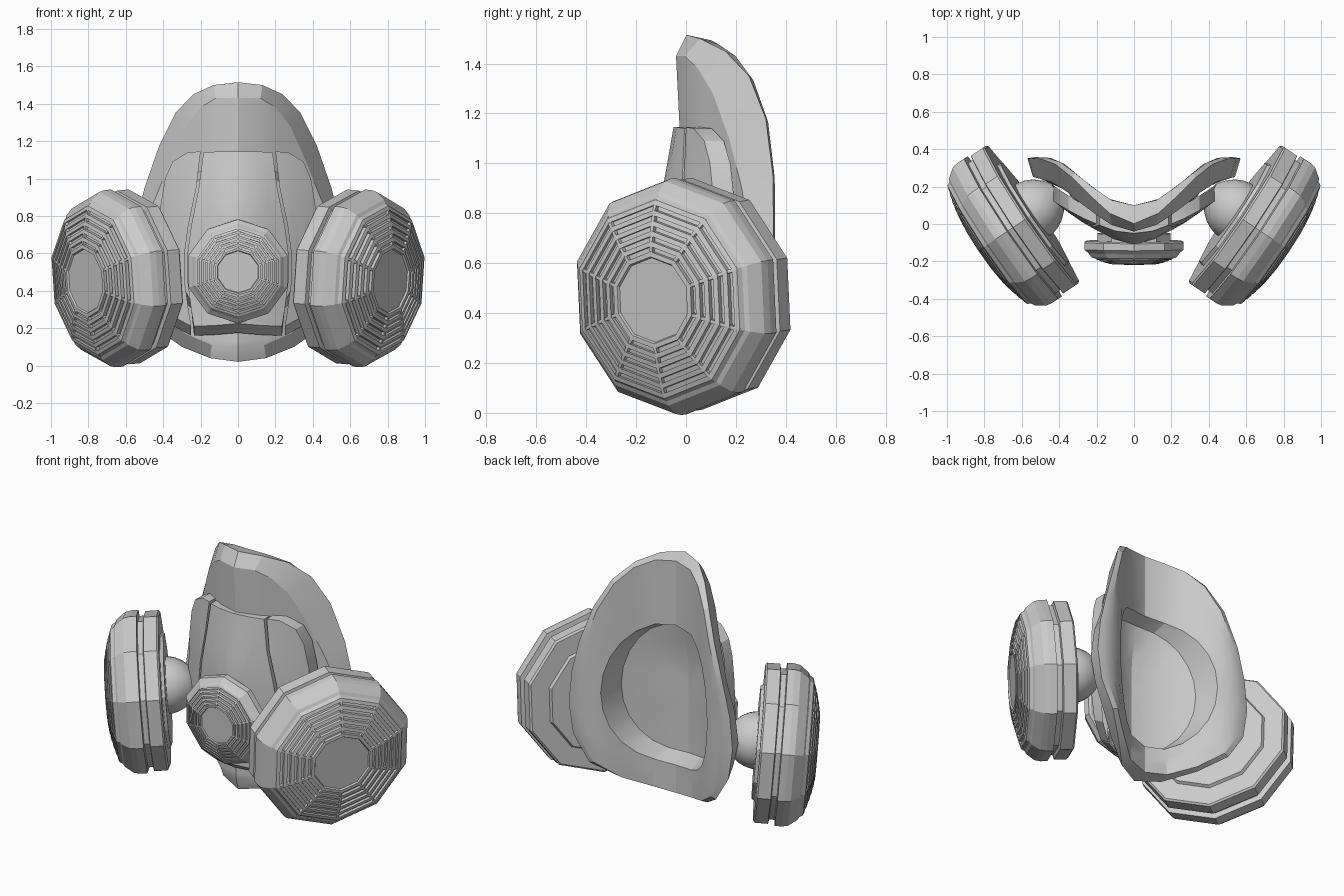
import bpy, bmesh
from math import sin, cos, pi
from mathutils import Vector

if "Cube" in bpy.data.objects:
    bpy.data.objects.remove(bpy.data.objects["Cube"])


def lerp(tab, x):
    for (a, u), (b, v) in zip(tab, tab[1:]):
        if x <= b:
            return u + (v - u) * (x - a) / (b - a)
    return tab[-1][1]


def finish(name, bm, mirror=False, angle=30):
    bmesh.ops.remove_doubles(bm, verts=bm.verts, dist=1e-5)
    bmesh.ops.recalc_face_normals(bm, faces=bm.faces)
    me = bpy.data.meshes.new(name)
    bm.to_mesh(me)
    bm.free()
    ob = bpy.data.objects.new(name, me)
    bpy.context.collection.objects.link(ob)
    if mirror:
        ob.modifiers.new("mirror", 'MIRROR').use_mirror_merge = False
    bpy.ops.object.select_all(action='DESELECT')
    ob.select_set(True)
    bpy.context.view_layer.objects.active = ob
    bpy.ops.object.shade_smooth_by_angle(angle=angle * pi / 180)
    return ob


def loft(bm, rings, cap=None):
    loops = [[bm.verts.new(p) for p in r] for r in rings]
    n = len(loops[0])
    for a, b in zip(loops, loops[1:]):
        for i in range(n):
            j = (i + 1) % n
            bm.faces.new((a[i], a[j], b[j], b[i]))
    if cap is not None:
        c = bm.verts.new(cap)
        for i in range(n):
            bm.faces.new((loops[-1][i], loops[-1][(i + 1) % n], c))


def full(half):
    return half + [(-x, z) for x, z in half[-2:0:-1]]


def scaled(c, k, m=(0, .65), kz=None):
    kz = k if kz is None else kz
    return [(m[0] + (x - m[0]) * k, m[1] + (z - m[1]) * kz) for x, z in c]


def mix(a, b, t):
    return [(p[0] + (q[0] - p[0]) * t, p[1] + (q[1] - p[1]) * t) for p, q in zip(a, b)]


def lift(c, f):
    return [(x, f(x, z), z) for x, z in c]


# depth (y) of the mask surfaces
def back_y(x, z):
    return lerp([(0, .1), (.07, .107), (.15, .14), (.3, .26), (.37, .32), (.45, .355), (.6, .36)], abs(x))


def outer_y(x, z):
    return back_y(x, z) - .09 * max(0, 1 - abs(x) / .5) - .008


def front_y(x, z):
    return lerp([(0, -.04), (.12, -.005), (.2, .045), (.28, .1), (.35, .15), (.45, .21), (.6, .245)], abs(x)) \
        + .05 * max(0, min(1.43 - z, .4))


def panel_y(x, z):
    c = lerp([(0, 0), (.1, .012), (.2, .05), (.27, .08), (.35, .125), (.43, .175)], abs(x))
    return -.05 + c - .18 * max(0, min(1.14 - z, .33)) * (1 - abs(x) / .46)


def floor_y(x, z):
    return panel_y(x, z) + .085 + .07 * max(0, abs(x) - .2)


# face seal with rim and breathing cavity
D = full([(0, 1.515), (.13, 1.5), (.24, 1.45), (.335, 1.35), (.42, 1.18), (.5, .95), (.55, .75),
          (.57, .55), (.54, .36), (.44, .2), (.3, .1), (.15, .04), (0, .02)])
E = full([(0, 1.43), (.12, 1.43), (.2, 1.38), (.28, 1.28), (.36, 1.1), (.44, .9), (.51, .74),
          (.54, .55), (.5, .4), (.41, .27), (.28, .17), (.14, .11), (0, .1)])
H = full([(.37 * abs(sin(pi * i / 12)) ** .8, .65 + .44 * cos(pi * i / 12)) for i in range(13)])
C = scaled(D, .93, kz=.975)

bm = bmesh.new()
rings = [lift(mix(E, H, t), front_y) for t in (1, .75, .5, .25, 0)]
rings += [lift(D, outer_y)]
rings += [lift(mix(C, H, t), back_y) for t in (0, .33, .66, 1)]
rings += [lift(scaled(H, k), floor_y) for k in (.93, .7, .45, .2)]
loft(bm, rings, (0, floor_y(0, .65), .65))
finish("face_seal", bm, angle=22)


# front shell panels
def panel(name, contour, m, mirror=False):
    bm = bmesh.new()
    skirt = [(x, panel_y(x, z) + .068 + .07 * max(0, abs(x) - .2), z - (.05 if z < .29 else 0)) for x, z in contour]
    rings = [skirt] + [lift(scaled(contour, k, m), panel_y) for k in (1, .75, .5, .25)]
    loft(bm, rings, (m[0], panel_y(*m), m[1]))
    finish(name, bm, mirror)


panel("centre_panel", full([(0, 1.145), (.1, 1.145), (.185, 1.14), (.21, .95), (.25, .75), (.27, .6),
                            (.27, .45), (.25, .3), (.235, .21), (.12, .215), (0, .225)]), (0, .65))
panel("side_panel", [(.2, 1.145), (.27, 1.14), (.35, 1.09), (.39, 1.0), (.415, .85), (.43, .6), (.42, .4),
                     (.36, .27), (.25, .21), (.265, .3), (.285, .45), (.285, .6), (.265, .75), (.223, .95)],
      (.35, .62), True)


# turned parts along an arbitrary axis, first vertex pointing up
def frame(origin, axis):
    o, d = Vector(origin), Vector(axis).normalized()
    u = (Vector((0, 0, 1)) - d * d.z).normalized()
    v = d.cross(u)
    return lambda r, a, t, s=0: o + d * t + u * (r * cos(a) - s * sin(a)) + v * (r * sin(a) + s * cos(a))


def turn(bm, at, prof, n=10):
    rings = [[at(r, 2 * pi * i / n, t) for i in range(n)] for r, t in prof]
    loft(bm, rings, at(0, 0, prof[-1][1]))


def grille_disc(name, at, body, r0, t0, r1, t1, depth, w, mirror=False):
    def dome(r):
        return t1 - (t1 - t0) * max(0, (r - r1) / (r0 - r1)) ** 1.5
    prof = list(body)
    bars = 6
    step = (r0 - r1) / (bars - .5)
    for i in range(bars):
        a = r0 - i * step
        b = a - step * .5
        prof += [(a, dome(a)), (b, dome(b))]
        if i < bars - 1:
            c = a - step
            prof += [(b, dome(b) - depth), (c, dome(c) - depth)]
    prof += [(r1 * .97, t1 - depth * .5)]
    bm = bmesh.new()
    turn(bm, at, prof)
    # radial ribs on the corners
    for k in range(10):
        a = 2 * pi * k / 10
        secs = []
        for j in range(5):
            r = r1 + (r0 - r1) * j / 4
            t = dome(r) - .002
            secs.append([at(r, a, t, w), at(r, a, t, -w), at(r, a, t - depth * 1.3, -w), at(r, a, t - depth * 1.3, w)])
        loft(bm, secs)
    finish(name, bm, mirror, 5)


# side filter cartridges
side = frame((.545, .05, .478), (.825, -.555, -.08))
grille_disc("filter_cartridge", side,
            [(.001, -.018), (.33, -.018), (.34, 0), (.455, 0), (.466, .01), (.466, .085), (.44, .09), (.44, .12),
             (.475, .124), (.475, .165), (.468, .2), (.43, .25), (.412, .26)],
            .40, .28, .175, .333, .02, .007, True)

# rounded connectors between mask and cartridges
bm = bmesh.new()
turn(bm, frame((.555, .065, .5), (.825, -.555, -.08)),
     [(.165, 0), (.165, -.03), (.155, -.07), (.135, -.11), (.1, -.15), (.06, -.18)], 24)
finish("filter_connector", bm, True)

# exhale valve with its neck
valve = frame((0, -.09, .505), (0, -1, -.03))
grille_disc("exhale_valve", valve,
            [(.001, 0), (.265, 0), (.278, .008), (.278, .045), (.255, .065)],
            .24, .085, .115, .125, .014, .005)
bm = bmesh.new()
turn(bm, valve, [(.205, .02), (.205, -.04)])
finish("valve_neck", bm)
